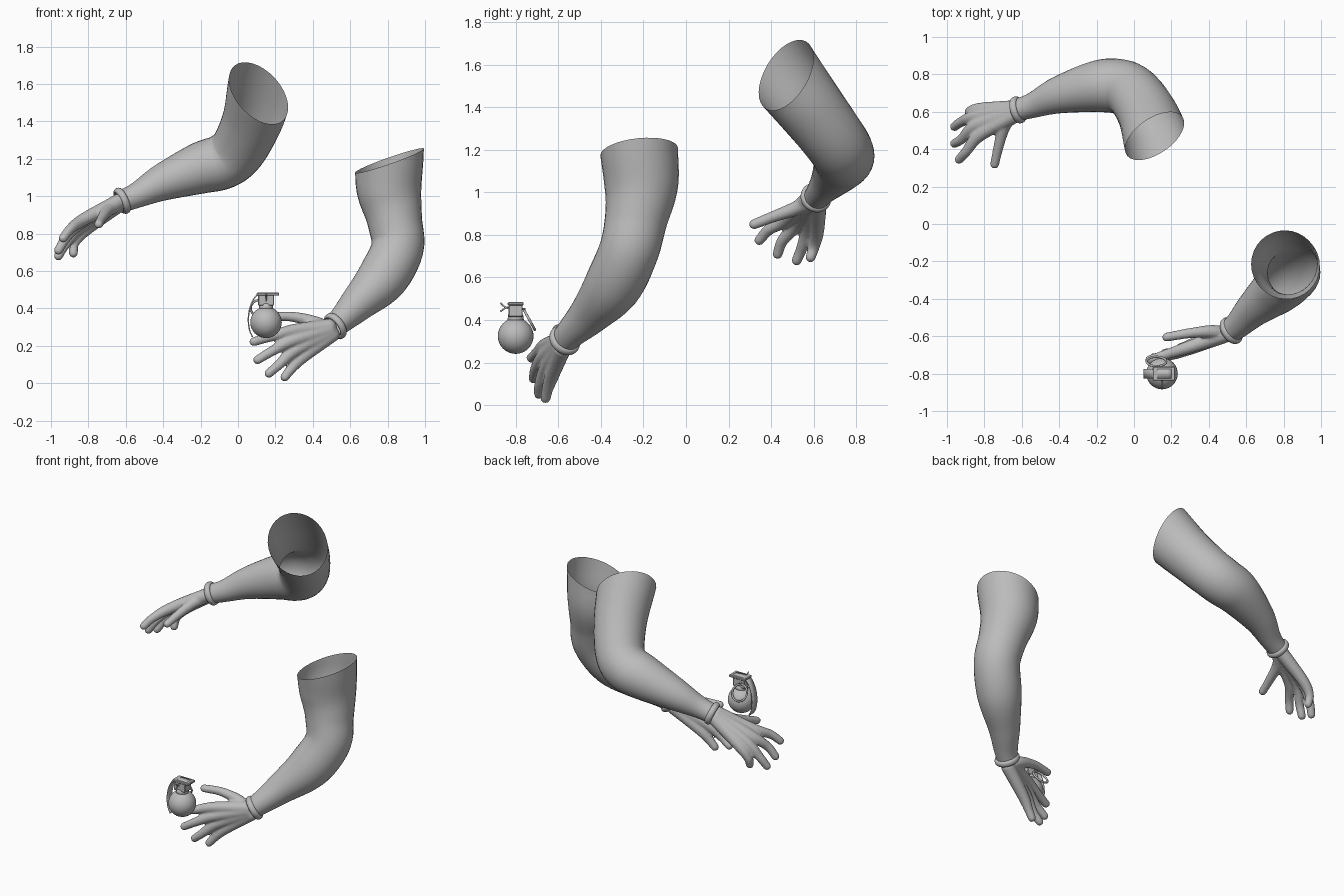
import bpy, bmesh, math
from mathutils import Vector, Matrix

cube = bpy.data.objects.get("Cube")
if cube:
    bpy.data.objects.remove(cube, do_unlink=True)

grey = bpy.data.materials.new("plain_grey")
grey.use_nodes = True
colour = (0.5, 0.5, 0.5, 1)
grey.diffuse_color = colour
grey.node_tree.nodes["Principled BSDF"].inputs["Base Color"].default_value = colour


def finish(name, bm, smooth=True):
    mesh = bpy.data.meshes.new(name)
    bmesh.ops.recalc_face_normals(bm, faces=bm.faces[:])
    for face in bm.faces:
        face.smooth = smooth
    bm.to_mesh(mesh)
    bm.free()
    mesh.materials.append(grey)
    obj = bpy.data.objects.new(name, mesh)
    bpy.context.collection.objects.link(obj)
    return obj


def spline(points, steps):
    """Catmull-Rom samples through points of any dimension."""
    pts = [Vector(p) for p in points]
    pts = [pts[0] * 2 - pts[1]] + pts + [pts[-1] * 2 - pts[-2]]
    out = []
    for a, b, c, d in zip(pts, pts[1:], pts[2:], pts[3:]):
        for i in range(steps):
            t = i / steps
            out.append(b + (c - a) * (t / 2) + (a * 2 - b * 5 + c * 4 - d) * (t * t / 2)
                       + (b * 3 - a - c * 3 + d) * (t ** 3 / 2))
    return out + [pts[-2]]


def tube(name, path, steps=6, sides=32, rim=None, capped=False):
    """Round tube along (x, y, z, radius) points, with an optional slanted first rim."""
    samples = spline(path, steps)
    centres = [s.to_3d() for s in samples]
    bm = bmesh.new()
    rings = []
    for i, s in enumerate(samples):
        tangent = (centres[min(i + 1, len(centres) - 1)] - centres[max(i - 1, 0)]).normalized()
        u = tangent.cross(Vector((0, 1, 0))).normalized()
        v = tangent.cross(u)
        fade = max(0, 1 - i / (steps * 1.5))
        ring = []
        for k in range(sides):
            angle = math.tau * k / sides
            offset = (u * math.cos(angle) + v * math.sin(angle)) * s[3]
            if rim:
                offset -= tangent * (fade * rim.dot(offset) / rim.dot(tangent))
            ring.append(bm.verts.new(centres[i] + offset))
        rings.append(ring)
    for a, b in zip(rings, rings[1:]):
        for k in range(sides):
            n = (k + 1) % sides
            bm.faces.new((a[k], a[n], b[n], b[k]))
    if capped:
        bm.faces.new(rings[0])
        bm.faces.new(rings[-1])
    return finish(name, bm)


def torus(name, centre, axis, major, minor, stretch=1.0):
    """Ring around an axis; stretch widens its section along the axis."""
    bm = bmesh.new()
    place = Matrix.Translation(centre) @ Vector(axis).to_track_quat('Z', 'Y').to_matrix().to_4x4()
    count, section = 40, 12
    grid = []
    for i in range(count):
        a = math.tau * i / count
        row = []
        for j in range(section):
            b = math.tau * j / section
            r = major + minor * math.cos(b)
            row.append(bm.verts.new(place @ Vector((r * math.cos(a), r * math.sin(a),
                                                    minor * stretch * math.sin(b)))))
        grid.append(row)
    for i in range(count):
        for j in range(section):
            p, q = grid[i], grid[(i + 1) % count]
            m = (j + 1) % section
            bm.faces.new((p[j], q[j], q[m], p[m]))
    return finish(name, bm)


def hand(name, wrist, thumb, fingers):
    """Glove: digits swept from the wrist, fused into one smooth skin."""
    wrist = Vector(wrist)
    bm = bmesh.new()
    middle = sum((Vector(f[0]) for f in fingers), Vector()) / len(fingers)
    for digit in [thumb] + fingers:
        joints = [Vector(p) for p in digit]
        spread = Vector() if digit is thumb else (joints[0] - middle) * 0.3
        radii = (0.044, 0.036, 0.028, 0.025)
        path = [(*p, r) for p, r in zip([wrist + spread] + joints, radii)]
        for s in spline(path, 10):
            bmesh.ops.create_icosphere(bm, subdivisions=2, radius=s[3],
                                       matrix=Matrix.Translation(s.to_3d()))
    obj = finish(name, bm)
    skin = obj.modifiers.new("fuse", 'REMESH')
    skin.mode = 'VOXEL'
    skin.voxel_size = 0.007
    skin.use_smooth_shade = True
    soft = obj.modifiers.new("soften", 'SMOOTH')
    soft.factor = 0.5
    soft.iterations = 6
    return obj


def box(name, centre, size, bevel=0.004):
    bm = bmesh.new()
    bmesh.ops.create_cube(bm, matrix=Matrix.Translation(centre) @ Matrix.Diagonal((*size, 1)))
    bmesh.ops.bevel(bm, geom=bm.edges[:], offset=bevel, segments=1, affect='EDGES')
    return finish(name, bm, smooth=False)


# Right arm: open sleeve, cuff and spread hand
tube("right_sleeve", [
    (.11, .47, 1.55, .175), (.07, .59, 1.39, .16), (0, .695, 1.25, .15), (-.08, .735, 1.185, .147),
    (-.2, .735, 1.15, .138), (-.4, .69, 1.075, .1), (-.54, .635, 1.005, .068), (-.64, .605, .965, .058)],
    rim=Vector((.54, -.68, .5)))
torus("right_cuff", (-.62, .61, .975), (-.2, -.06, -.09), .06, .014, 1.4)
hand("right_hand", (-.645, .6, .96),
     [(-.695, .52, .925), (-.725, .41, .885), (-.745, .32, .85)],
     [[(-.825, .475, .875), (-.895, .39, .825), (-.935, .345, .775)],
      [(-.845, .525, .855), (-.92, .455, .775), (-.96, .43, .71)],
      [(-.845, .575, .835), (-.925, .545, .74), (-.96, .52, .68)],
      [(-.815, .615, .82), (-.875, .603, .75), (-.88, .585, .695)]])

# Left arm: open sleeve, cuff and hand reaching behind the round object
tube("left_sleeve", [
    (.81, -.22, 1.19, .183), (.81, -.21, 1.03, .173), (.838, -.235, .87, .147), (.852, -.27, .72, .14),
    (.77, -.345, .56, .135), (.645, -.45, .43, .098), (.56, -.535, .345, .073), (.505, -.58, .295, .062)],
    rim=Vector((-.35, -.1, 1)))
torus("left_cuff", (.52, -.57, .305), (-.7, -.45, -.5), .064, .014, 1.4)
hand("left_hand", (.49, -.59, .28),
     [(.41, -.575, .325), (.29, -.585, .355), (.175, -.605, .355)],
     [[(.29, -.66, .28), (.18, -.695, .25), (.085, -.725, .222)],
      [(.285, -.67, .225), (.18, -.705, .17), (.105, -.715, .125)],
      [(.305, -.655, .175), (.22, -.685, .1), (.165, -.69, .052)],
      [(.345, -.63, .14), (.285, -.65, .077), (.25, -.66, .033)]])

# Round body with neck and fuse head
bm = bmesh.new()
bmesh.ops.create_uvsphere(bm, u_segments=32, v_segments=16, radius=.084,
                          matrix=Matrix.Translation((.15, -.8, .325)))
finish("round_body", bm)
tube("neck", [(.15, -.8, .39, .04), (.15, -.8, .425, .035)], steps=1, capped=True)
box("fuse_head", (.15, -.8, .445), (.085, .066, .062))
box("top_plate", (.16, -.8, .476), (.12, .075, .016))

# Curved safety lever hugging the side
bm = bmesh.new()
profile = spline([(.2, .484), (.11, .48), (.068, .425), (.052, .35), (.058, .285), (.075, .245)], 4)
rows = [[bm.verts.new((p.x, y, p.y)) for y in (-.825, -.775)] for p in profile]
for a, b in zip(rows, rows[1:]):
    bm.faces.new((a[0], a[1], b[1], b[0]))
lever = finish("safety_lever", bm)
lever.modifiers.new("thickness", 'SOLIDIFY').thickness = 0.007

# Pull ring and split pin
torus("pull_ring", (.12, -.735, .4), (0, .87, .48), .052, .006)
for z in (.44, .48):
    tube("pin_prong", [(.15, -.82, .458, .004), (.15, -.845, .458, .004), (.15, -.872, z, .004)],
         steps=3, sides=8, capped=True)
tube("pin_shaft", [(.15, -.82, .455, .005), (.13, -.755, .452, .005)], steps=1, sides=8, capped=True)
